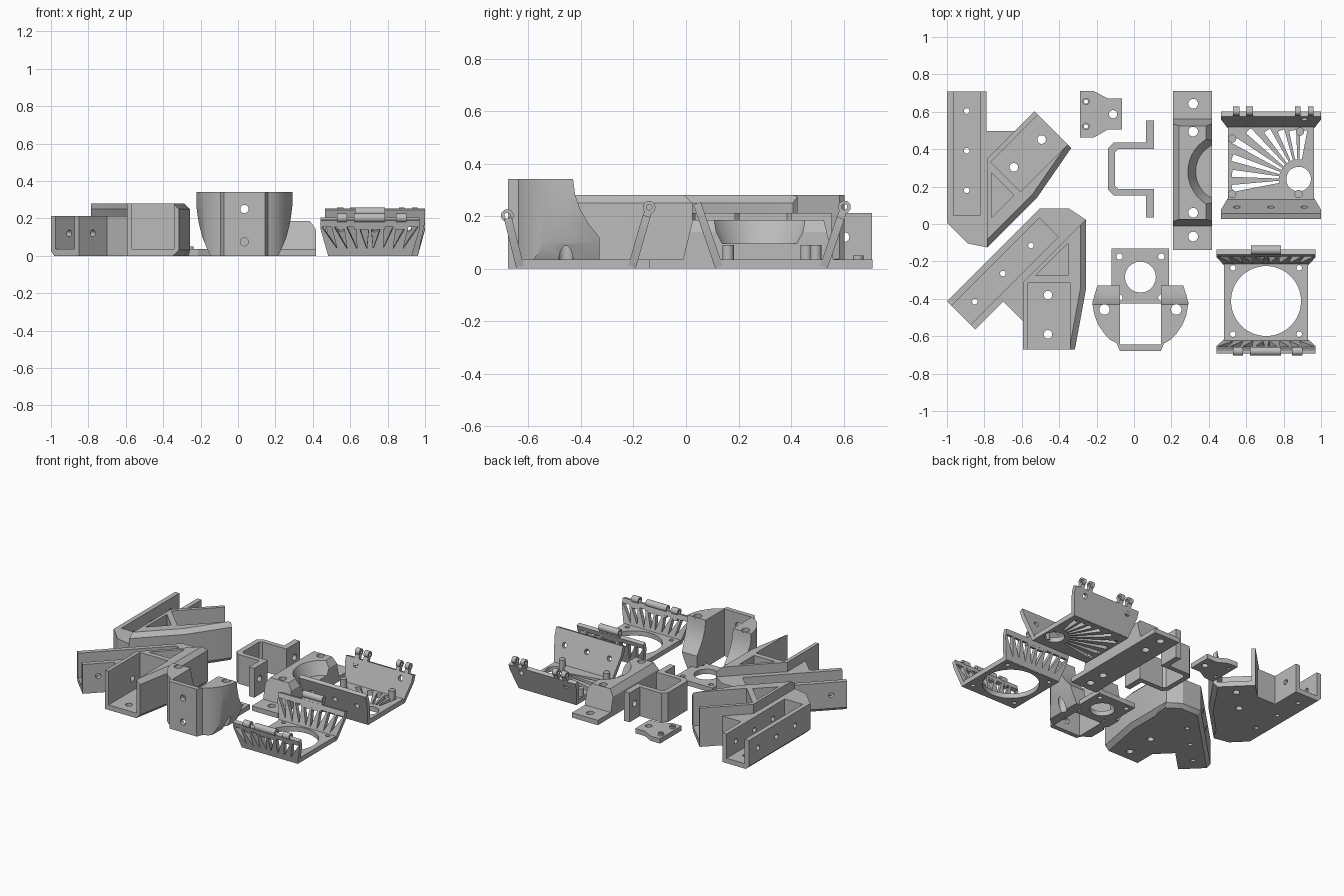
import bpy, bmesh, math
from mathutils import Matrix, Vector

if "Cube" in bpy.data.objects:
    bpy.data.objects.remove(bpy.data.objects["Cube"])

grey = bpy.data.materials.new("plain_grey")
grey.use_nodes = True
GREY = (0.5, 0.5, 0.5, 1)
grey.diffuse_color = GREY
grey.node_tree.nodes["Principled BSDF"].inputs["Base Color"].default_value = GREY


def prism(pts, lo, hi, axis="Z", bevel=(), both=False, size=0.03):
    """Extrude a flat profile along an axis; bevel the listed bottom (and top) edges."""
    place = {"X": lambda a, b, t: (t, a, b), "Y": lambda a, b, t: (a, t, b),
             "Z": lambda a, b, t: (a, b, t)}[axis]
    bm = bmesh.new()
    n = len(pts)
    rings = [[bm.verts.new(place(a, b, t)) for a, b in pts] for t in (lo, hi)]
    for r in rings:
        bm.faces.new(r)
    for i in range(n):
        j = (i + 1) % n
        bm.faces.new((rings[0][i], rings[0][j], rings[1][j], rings[1][i]))
    edges = [bm.edges.get((r[i], r[(i + 1) % n])) for i in bevel
             for r in (rings if both else rings[:1])]
    if edges:
        bmesh.ops.bevel(bm, geom=edges, offset=size, segments=1, affect="EDGES")
    bmesh.ops.recalc_face_normals(bm, faces=bm.faces)
    return bm


def box(x0, x1, y0, y1, z0, z1):
    return prism([(x0, y0), (x1, y0), (x1, y1), (x0, y1)], z0, z1)


def circle(x, y, r, n=32):
    return [(x + r * math.cos(math.tau * i / n), y + r * math.sin(math.tau * i / n)) for i in range(n)]


def hole(x, y, r, lo=-0.1, hi=0.5, axis="Z"):
    return prism(circle(x, y, r, 20), lo, hi, axis)


def moved(bm, matrix):
    bmesh.ops.transform(bm, matrix=matrix, verts=bm.verts)
    return bm


def to_object(name, parts):
    """Join several bmeshes into one object."""
    mesh = bpy.data.meshes.new(name)
    joined = bmesh.new()
    for part in parts:
        part.to_mesh(mesh)
        joined.from_mesh(mesh)
        part.free()
    joined.to_mesh(mesh)
    joined.free()
    mesh.materials.clear()
    mesh.materials.append(grey)
    obj = bpy.data.objects.new(name, mesh)
    bpy.context.scene.collection.objects.link(obj)
    return obj


def combine(obj, parts, op="DIFFERENCE"):
    """Apply a boolean and throw the helper away."""
    tool = to_object("cutter", parts)
    mod = obj.modifiers.new("bool", "BOOLEAN")
    mod.object, mod.operation, mod.solver, mod.use_self = tool, op, "EXACT", True
    bpy.context.view_layer.update()
    obj.data = bpy.data.meshes.new_from_object(obj.evaluated_get(bpy.context.evaluated_depsgraph_get()))
    obj.modifiers.clear()
    bpy.data.objects.remove(tool)
    return obj


# Angled double-channel bracket: tall straight arm and low diagonal arm
D = math.sqrt(0.5)
tall = [(-0.594, -0.671), (-0.316, -0.671), (-0.257, -0.35), (-0.257, 0.024), (-0.594, -0.313)]
low = [(-0.594, -0.52), (-0.45, -0.45), (-0.28, -0.1), (-0.258, 0.023), (-0.348, 0.083),
       (-0.503, 0.083), (-1, -0.414), (-0.85, -0.564), (-0.70, -0.414)]
bracket = to_object("front_angle_bracket", [prism(tall, 0, 0.28, bevel=(1, 2), both=True)])
combine(bracket, [prism(low, 0, 0.212, bevel=(3, 4, 5), size=0.025)], "UNION")
centre = Vector((-0.551, -0.115, 0))
along = Matrix.Translation(centre) @ Matrix.Rotation(math.pi / 4, 4, "Z")
combine(bracket, [
    moved(box(-0.8, 0.135, -0.072, 0.072, 0.036, 0.5), along),
    box(-0.567, -0.342, -0.8, -0.313, 0.036, 0.5),
    prism([(-0.524, -0.275), (-0.353, -0.275), (-0.353, -0.104)], 0.036, 0.5)])
drills = [hole(-0.46, y, 0.023) for y in (-0.38, -0.59)]
for i in range(3):
    drills.append(moved(hole(-0.212 * i, 0, 0.015), along))
    drills.append(moved(hole(-0.212 * i, 0.12, 0.018, -0.2, 0.2, "Y"), along))
combine(bracket, drills)

# Mirrored twin at the back
twin = bpy.data.objects.new("back_angle_bracket", bracket.data.copy())
bpy.context.scene.collection.objects.link(twin)
twin.data.transform(Matrix(((D, -D, 0, -0.586), (-D, -D, 0, -0.291), (0, 0, 1, 0), (0, 0, 0, 1))))
twin.data.flip_normals()

# Rounded holder: D-shaped body trimmed by side and front profiles
CX = 0.034
half = [(0.11, -0.678), (0.127, -0.637), (0.16, -0.62), (0.19, -0.59), (0.225, -0.54),
        (0.245, -0.49), (0.258, -0.42), (0.25, -0.34), (0.235, -0.33)]
outline = [(CX + x, y) for x, y in half] + [(CX - x, y) for x, y in reversed(half)]
holder = to_object("rounded_holder", [prism(outline, 0, 0.342)])
side = [(-0.8, -0.1), (-0.8, 0.5), (-0.44, 0.5), (-0.43, 0.342), (-0.422, 0.28), (-0.40, 0.22),
        (-0.37, 0.17), (-0.33, 0.12), (-0.32, -0.1)]
combine(holder, [prism(side, -1, 1, "X")], "INTERSECT")
flank = [(0.17, -0.02), (0.20, 0.04), (0.225, 0.1), (0.245, 0.18), (0.256, 0.26), (0.258, 0.4)]
front = [(CX + x, z) for x, z in flank] + [(CX - x, z) for x, z in reversed(flank)]
combine(holder, [prism(front, -1, 1, "Y")], "INTERSECT")
combine(holder, [box(CX - 0.11, CX + 0.11, -0.645, -0.2, -0.1, 0.5)])
combine(holder, [hole(CX + s * 0.192, -0.457, 0.028) for s in (-1, 1)]
        + [hole(CX, z, 0.022, -0.8, -0.6, "Y") for z in (0.075, 0.25)])
plate = to_object("holder_plate", [box(CX - 0.153, CX + 0.153, -0.425, -0.132, 0, 0.035)])
combine(plate, [hole(CX, -0.284, 0.083)]
        + [hole(CX + sx * 0.112, -0.284 + sy * 0.11, 0.017) for sx in (-1, 1) for sy in (-1, 1)])

# Small flared plate with two bosses
small = to_object("small_plate", [prism(
    [(-0.289, 0.71), (-0.289, 0.463), (-0.214, 0.463), (-0.14, 0.505), (-0.064, 0.505),
     (-0.064, 0.671), (-0.14, 0.671), (-0.214, 0.71)], 0, 0.035)])
combine(small, [hole(-0.257, y, 0.02, 0.01, 0.05) for y in (0.522, 0.655)], "UNION")
combine(small, [hole(-0.257, y, 0.011) for y in (0.522, 0.655)] + [hole(-0.112, 0.587, 0.022)])

# Hat-shaped clamp
arm = [(0.107, 0.26), (0.064, 0.26), (0.064, 0.142), (-0.107, 0.142), (-0.139, 0.11)]
inner = [(-0.102, 0.09), (-0.085, 0.107), (0.107, 0.107)]
profile = arm + [(x, -y) for x, y in reversed(arm)] + [(x, -y) for x, y in reversed(inner)] + inner
clamp = to_object("hat_clamp", [prism([(x, y + 0.294) for x, y in profile], 0, 0.212)])
combine(clamp, [hole(0.294 + s * 0.2, 0.115, 0.022, 0, 0.2, "X") for s in (-1, 1)])

# Duct block with a scooped side
duct = to_object("duct_block", [prism(
    [(-0.02, 0), (0.57, 0), (0.525, 0.185), (0.025, 0.185)], 0.209, 0.417, "X")])
duct_front = [(0.209, -0.1), (0.417, -0.1), (0.417, 0.14), (0.385, 0.186), (0.385, 0.4),
              (0.241, 0.4), (0.241, 0.186), (0.209, 0.14)]
combine(duct, [prism(duct_front, -1, 1, "Y")], "INTERSECT")
combine(duct, [box(0.209, 0.417, -0.14, 0.71, 0, 0.035)], "UNION")
scoop = bmesh.new()
bmesh.ops.create_cone(scoop, cap_ends=True, segments=64, radius1=0.16, radius2=0.225, depth=0.14)
combine(duct, [moved(scoop, Matrix.Translation((0.49, 0.28, 0.165)))])
combine(duct, [hole(0.316, y, 0.026) for y in (-0.067, 0.06, 0.494, 0.643)])


def wall(name, cx, y, angle, width, foot, height, ears=(), ear_z=0, truss=False, holes=()):
    """Leaning side wall with optional triangular cut-outs and hinge ears."""
    panel = to_object(name, [prism([(-foot / 2, 0), (foot / 2, 0), (width / 2, height * 0.75),
                                    (width / 2, height), (-width / 2, height),
                                    (-width / 2, height * 0.75)], -0.015, 0.015, "Y")])
    if truss:
        step = width / 8
        cuts = []
        for i in range(8):
            x = (i - 3.5) * step
            lean = -0.45 * step if x > 0 else 0.45 * step
            cuts.append(prism([(x - 0.4 * step, height - 0.035), (x + 0.4 * step, height - 0.035),
                               (x * 0.8 + lean * 0.3, 0.035)], -0.1, 0.1, "Y"))
        combine(panel, cuts)
    if holes:
        combine(panel, [hole(x - cx, 0.15, 0.018, -0.1, 0.1, "Y") for x in holes])
    if ears:
        combine(panel, [box(a - cx, b - cx, -0.014, 0.014, height - 0.05, ear_z) for a, b in ears], "UNION")
        combine(panel, [prism(circle(0, ear_z, 0.024, 20), a - cx, b - cx, "X") for a, b in ears], "UNION")
        combine(panel, [hole(0, ear_z, 0.011, -1, 1, "X")])
    panel.data.transform(Matrix.Translation((cx, y, 0.008)) @ Matrix.Rotation(math.radians(angle), 4, "X"))


# Grille tray: base with radial slots, two leaning walls
GX = 0.7325
tray = to_object("grille_base", [box(GX - 0.23, GX + 0.23, 0.115, 0.535, 0, 0.035)])
hub = Vector((0.88, 0.24))
slots = [prism(circle(hub.x, hub.y, 0.066), -0.1, 0.1)]
for i in range(9):
    a = math.radians(84 + 13 * i)
    d = Vector((math.cos(a), math.sin(a)))
    reach = min((0.5 - hub.y) / max(d.y, 0.01), (hub.x - 0.525) / max(-d.x, 0.01))
    n = Vector((-d.y, d.x))
    quad = [hub + d * 0.105 + n * 0.006, hub + d * 0.105 - n * 0.006,
            hub + d * reach - n * 0.019, hub + d * reach + n * 0.019]
    slots.append(prism([tuple(p) for p in quad], -0.1, 0.1))
combine(tray, slots)
to_object("grille_posts", [hole(x, y, 0.022, 0.01, 0.09) for x, y in
                           ((0.525, 0.457), (0.888, 0.494), (0.88, 0.16), (0.525, 0.16))])
wall("grille_front_wall", GX, 0.125, 19, 0.535, 0.46, 0.255, holes=(0.55, GX, 0.91))
wall("grille_back_wall", GX, 0.525, -19, 0.535, 0.46, 0.195,
     ears=((0.53, 0.565), (0.6, 0.635), (0.86, 0.89), (0.93, 0.96)), ear_z=0.24, holes=(0.55, 0.91))

# Ring tray: base with a big round opening, two trussed walls
RX, RY = 0.706, -0.412
ring = to_object("ring_base", [box(RX - 0.225, RX + 0.225, -0.645, -0.195, 0, 0.035)])
combine(ring, [prism(circle(RX, RY, 0.187, 64), -0.1, 0.1)]
        + [hole(RX + sx * 0.177, RY + sy * 0.177, 0.015) for sx in (-1, 1) for sy in (-1, 1)])
wall("ring_front_wall", RX, -0.632, 14, 0.53, 0.45, 0.19,
     ears=((0.53, 0.583), (0.62, 0.786), (0.845, 0.9)), ear_z=0.2, truss=True)
wall("ring_back_wall", RX, -0.205, -16, 0.53, 0.45, 0.2,
     ears=((0.626, 0.786),), ear_z=0.235, truss=True)

# Smooth the curved faces and keep hard edges
for obj in bpy.context.scene.objects:
    obj.select_set(obj.type == "MESH")
    bpy.context.view_layer.objects.active = obj
bpy.ops.object.shade_smooth_by_angle(angle=math.radians(28))
